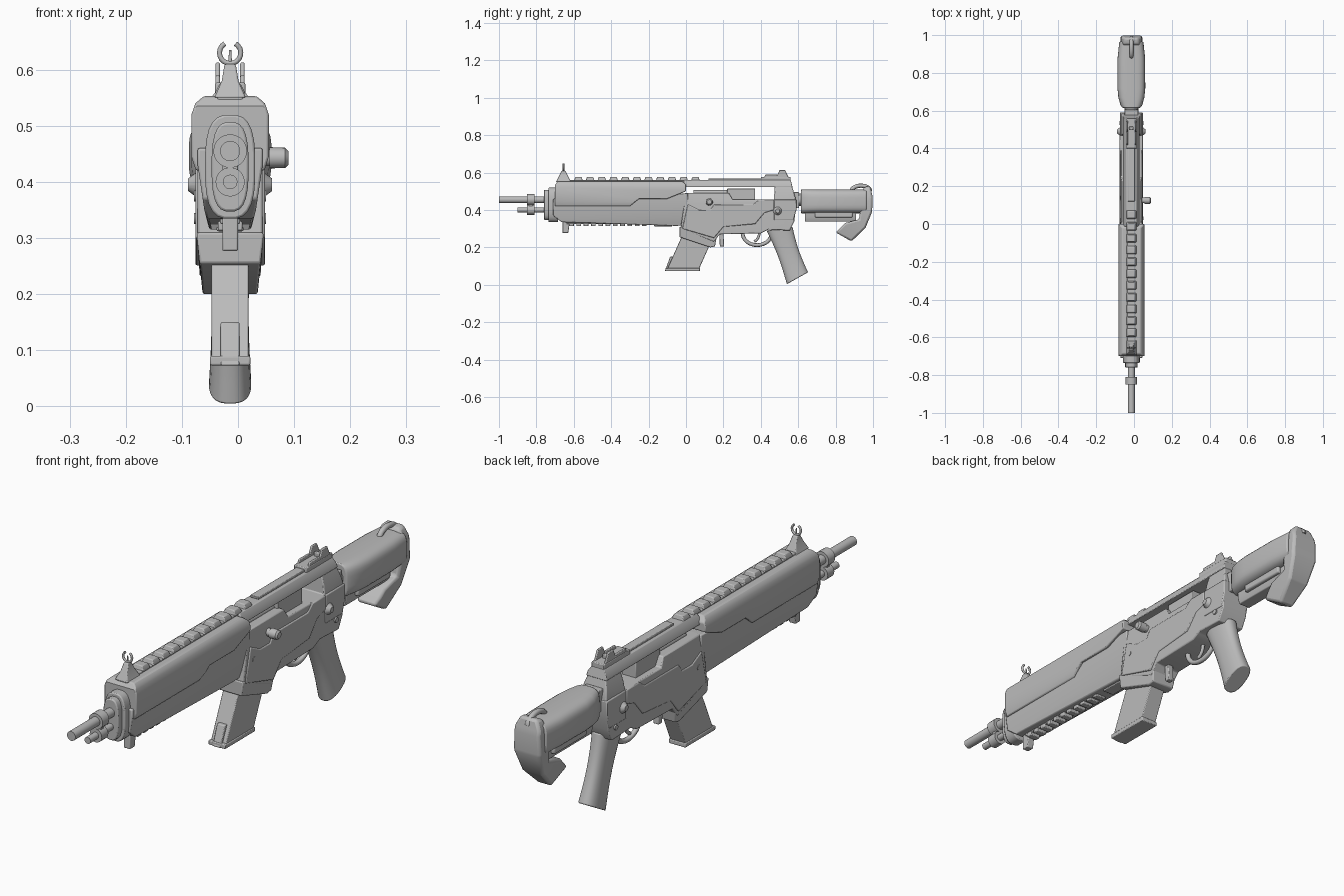
import bpy, bmesh
from math import sin, cos, pi, radians
from mathutils import Vector, Matrix

if "Cube" in bpy.data.objects:
    bpy.data.objects.remove(bpy.data.objects["Cube"], do_unlink=True)

# Shared reference lines of the rifle
CENTRE = -.014
BORE = .455
GAS = .4
RAIL = .56
DECK = .49
BODY = .058

grey = bpy.data.materials.new("plain grey")
grey.use_nodes = True
grey.diffuse_color = (.5, .5, .5, 1)
grey.node_tree.nodes["Principled BSDF"].inputs["Base Color"].default_value = grey.diffuse_color


def finish(name, bm, bevel=0):
    """Turn a bmesh into a softly bevelled, smooth shaded object."""
    bmesh.ops.recalc_face_normals(bm, faces=bm.faces)
    mesh = bpy.data.meshes.new(name)
    bm.to_mesh(mesh)
    bm.free()
    part = bpy.data.objects.new(name, mesh)
    bpy.context.collection.objects.link(part)
    mesh.materials.append(grey)
    if bevel:
        modifier = part.modifiers.new("soft edges", "BEVEL")
        modifier.width = bevel
        modifier.segments = 2
        modifier.limit_method = "ANGLE"
        modifier.angle_limit = radians(40)
    bpy.ops.object.select_all(action="DESELECT")
    part.select_set(True)
    bpy.context.view_layer.objects.active = part
    bpy.ops.object.shade_smooth_by_angle(angle=radians(35))


def width_at(table, height):
    """Half width interpolated between (height, half width) pairs."""
    if height <= table[0][0]:
        return table[0][1]
    for (low, start), (high, end) in zip(table, table[1:]):
        if height <= high:
            return start + (end - start) * (height - low) / (high - low)
    return table[-1][1]


def slab(name, outline, half, bevel=.004, x=0):
    """Side outline (y, z) made solid; half width may vary with height."""
    bm = bmesh.new()
    face = bm.faces.new([bm.verts.new((-1, y, z)) for y, z in outline])
    extruded = bmesh.ops.extrude_face_region(bm, geom=[face])["geom"]
    moved = [item for item in extruded if isinstance(item, bmesh.types.BMVert)]
    bmesh.ops.translate(bm, vec=(2, 0, 0), verts=moved)
    table = half if isinstance(half, list) else [(0, half)]
    for height, width in table:
        bmesh.ops.bisect_plane(bm, geom=bm.verts[:] + bm.edges[:] + bm.faces[:],
                               plane_co=(0, 0, height), plane_no=(0, 0, 1), dist=.00001)
    for vert in bm.verts:
        vert.co.x = CENTRE + x + vert.co.x * width_at(table, vert.co.z)
    finish(name, bm, bevel)


def box(name, front, back, bottom, top, half, bevel=.003, x=0, lean=0, tip=0):
    """Block whose foot may lean along y and whose top may be shorter."""
    outline = [(front + lean, bottom), (back + lean, bottom), (back - tip, top), (front + tip, top)]
    slab(name, outline, half, bevel, x)


def loft(name, sections, power=.7, sides=24, bevel=.004):
    """Rounded rings; each section is two opposite (y, z) points and a half width."""
    bm = bmesh.new()
    rings = []

    def squared(value):
        return abs(value) ** power * (1 if value > 0 else -1)

    for low, high, half in sections:
        low, high = Vector((CENTRE, *low)), Vector((CENTRE, *high))
        ring = []
        for i in range(sides):
            turn = 2 * pi * (i + .5) / sides
            offset = (high - low) / 2 * squared(cos(turn)) + Vector((half * squared(sin(turn)), 0, 0))
            ring.append(bm.verts.new((low + high) / 2 + offset))
        rings.append(ring)
    for ring, following in zip(rings, rings[1:]):
        for i in range(sides):
            j = (i + 1) % sides
            bm.faces.new((ring[i], ring[j], following[j], following[i]))
    bm.faces.new(rings[0])
    bm.faces.new(rings[-1])
    finish(name, bm, bevel)


def rod(name, start, end, radius, tip=None):
    """Round bar or cone between two points, x measured from the centre plane."""
    start, end = Vector(start), Vector(end)
    middle = (start + end) / 2 + Vector((CENTRE, 0, 0))
    turn = (end - start).to_track_quat("Z", "Y").to_matrix().to_4x4()
    bm = bmesh.new()
    bmesh.ops.create_cone(bm, cap_ends=True, segments=20, radius1=radius,
                          radius2=radius if tip is None else tip, depth=(end - start).length,
                          matrix=Matrix.Translation(middle) @ turn)
    finish(name, bm)


def long_rod(name, front, back, height, radius):
    rod(name, (0, front, height), (0, back, height), radius)


def arc(centre, across, down, start, end, steps=16):
    """Points (a, z) on an ellipse; angles in degrees, measured below the horizontal."""
    angles = [radians(start + (end - start) * i / steps) for i in range(steps + 1)]
    return [(centre[0] + across * cos(angle), centre[1] - down * sin(angle)) for angle in angles]


def tube(name, points, radius):
    curve = bpy.data.curves.new(name, "CURVE")
    curve.dimensions = "3D"
    curve.bevel_depth = radius
    curve.bevel_resolution = 2
    curve.use_fill_caps = True
    spline = curve.splines.new("POLY")
    spline.points.add(len(points) - 1)
    for point, (x, y, z) in zip(spline.points, points):
        point.co = (x + CENTRE, y, z, 1)
    spline.use_smooth = True
    curve.materials.append(grey)
    bpy.context.collection.objects.link(bpy.data.objects.new(name, curve))


# Barrel, gas tube and their collars
long_rod("barrel", front=-1, back=-.7, height=BORE, radius=.018)
long_rod("gas_tube", front=-.9, back=-.7, height=GAS, radius=.013)
long_rod("barrel_collar", front=-.85, back=-.81, height=BORE, radius=.03)
long_rod("gas_tube_collar", front=-.85, back=-.81, height=GAS, radius=.026)
box("collar_bridge", front=-.84, back=-.82, bottom=GAS, top=BORE, half=.014)

# Stepped nose of the handguard
for name, front, reach, half in (("nose_front", -.76, .08, .033), ("nose_rear", -.735, .093, .045)):
    loft(name, [((y, .427 - reach), (y, .427 + reach), half) for y in (front, front + .05)])

# Handguard
slab("handguard_cover", [(-.7, .42), (-.3, .42), (-.25, .46), (-.1, .46), (0, .5), (0, .535), (-.02, .553),
                         (-.685, .553), (-.7, .535)],
     half=[(.42, .061), (.445, .069), (.52, .069), (.54, .062), (.553, .047)])
slab("handguard_lower", [(-.71, .37), (-.665, .335), (-.05, .315), (.01, .32), (.01, DECK), (-.71, .46)],
     half=[(.315, .037), (.35, .046), (.43, BODY)])

# Bottom rail and front lug
box("bottom_rail", front=-.64, back=-.2, bottom=.325, top=.35, half=.018)
for i in range(11):
    front = -.625 + i * .039
    box("bottom_rail_tooth", front, front + .025, bottom=.313, top=.33, half=.022)
box("bottom_rail_block", front=-.17, back=-.075, bottom=.312, top=.335, half=.024)
box("front_lug", front=-.655, back=-.625, bottom=.277, top=.34, half=.014, lean=-.005, tip=-.005)

# Top rail
box("top_rail", front=-.69, back=.1, bottom=.54, top=RAIL, half=.023)
for i in range(11):
    middle = -.575 + i * .0625
    box("top_rail_tooth", middle - .024, middle + .024, bottom=RAIL - .005, top=RAIL + .016,
        half=[(RAIL, .026), (RAIL + .016, .018)], tip=.007)
box("top_beam", front=-.02, back=.57, bottom=.522, top=RAIL, half=[(.522, .044), (.54, .04), (RAIL, .027)], tip=.01)
box("beam_plate", front=.12, back=.42, bottom=RAIL, top=RAIL + .009, half=.018, bevel=.002)

# Front sight: tapered stem, centre post and an open ring
box("front_sight_base", front=-.695, back=-.615, bottom=.55, top=.61,
    half=[(.55, .028), (.58, .015), (.61, .01)], tip=.03)
rod("front_sight_post", (0, -.655, .6), (0, -.655, .635), radius=.004, tip=.002)
ring = arc(centre=(0, .63), across=.019, down=.019, start=-60, end=240)
tube("front_sight_ring", [(x, -.655, z) for x, z in ring], radius=.0045)

# Rear sight: base with two ears and an aperture
box("rear_sight_base", front=.4, back=.56, bottom=.555, top=.577, half=.027)
for side in (-1, 1):
    box("rear_sight_low_ear", front=.41, back=.5, bottom=RAIL, top=.59, half=.004, x=side * .022, tip=.015)
    box("rear_sight_high_ear", front=.475, back=.555, bottom=RAIL, top=.613, half=.004, x=side * .022, tip=.025)
box("rear_sight_aperture", front=.5, back=.515, bottom=RAIL, top=.592, half=.012)

# Receiver, side panels and bolt
slab("receiver", [(-.03, .3), (0, DECK), (.23, DECK), (.25, BORE), (.47, BORE), (.475, .53), (.5, .548),
                  (.565, .535), (.588, BORE), (.58, .34), (.555, .29), (.44, .295), (.4, .275), (.18, .27), (.15, .23)],
     half=[(.23, .054), (.29, BODY), (.44, BODY), (DECK, .05), (.548, .032)])
slab("receiver_panel", [(-.02, .3), (.01, .43), (.07, GAS), (.13, GAS), (.15, .43), (.36, .43), (.39, BORE),
                        (.47, BORE), (.47, GAS), (.42, .385), (.37, .325), (.2, .31), (.15, .25)], half=.062)
slab("rear_hinge", [(.47, BORE), (.59, BORE), (.59, GAS), (.575, .345), (.47, .345)], half=.061)
box("bolt_carrier", front=.22, back=.37, bottom=.44, top=.515, half=.03)
long_rod("bolt", front=.04, back=.24, height=DECK, radius=.016)
handle = [(x, .125, .443) for x in (.04, .07, .098, .104)]
for name, start, end, radius, tip in zip(("charging_handle_stem", "charging_handle", "charging_handle_tip"),
                                         handle, handle[1:], (.015, .019, .018), (.015, .018, .012)):
    rod(name, start, end, radius, tip)

# Pivot studs and pins on both sides
for side in (-1, 1):
    for name, y, z, reach, radius, tip in (("pivot_stud", .49, .395, .075, .03, .011),
                                           ("rear_pin", .535, .335, .064, .01, .01),
                                           ("front_pin", .03, .375, .064, .01, .01)):
        rod(name, (side * .05, y, z), (side * reach, y, z), radius, tip)

# Magazine and its well
slab("magazine_well", [(-.035, .31), (-.035, .255), (.13, .2), (.155, .205), (.17, .29)],
     half=[(.2, .049), (.25, .054), (.31, .06)])
box("magazine", front=-.02, back=.15, bottom=.085, top=.265, half=.033, lean=-.08)
box("magazine_base", front=-.11, back=.075, bottom=.073, top=.09, half=.036)
box("magazine_front_rib", front=-.085, back=-.06, bottom=.073, top=.15, half=.017, lean=-.028)
box("magazine_release", front=.177, back=.2, bottom=.205, top=.28, half=.012, lean=.004)

# Trigger and guard
guard = arc(centre=(.38, .275), across=.077, down=.063, start=0, end=180)
tube("trigger_guard", [(0, y, z) for y, z in guard], radius=.01)
trigger = arc(centre=(.355, .28), across=.037, down=.05, start=0, end=75)
tube("trigger", [(0, y, z) for y, z in trigger], radius=.007)

# Pistol grip: rings along a leaning axis, slimmer in the middle
grip = []
for i in range(9):
    t = i / 8
    middle = Vector((.5 + .096 * t, .3 - .265 * t))
    slim = 1 - .13 * sin(pi * t)
    arm = Vector((.07 - .013 * t, .01 + .022 * t)) * slim
    grip.append((middle - arm, middle + arm, .038 * slim))
loft("pistol_grip", grip, power=.8)

# Stock: neck, swelling body, lower tube, butt pad and sling loop
long_rod("stock_neck", front=.57, back=.64, height=BORE, radius=.034)
box("neck_block", front=.575, back=.605, bottom=.41, top=.495, half=.036)
stations = ((.615, .048), (.63, .058), (.67, .069), (.72, .074), (.88, .073), (.965, .064))
loft("stock_body", [((y, .382), (y, .511), half) for y, half in stations], power=.55, sides=28)
box("stock_lower_tube", front=.635, back=.91, bottom=.338, top=GAS, half=[(.338, .024), (.36, .032)])
box("stock_lower_rib", front=.69, back=.89, bottom=.36, top=.39, half=.046, bevel=.006)
slab("butt_pad", [(.945, .5), (.95, .522), (.985, .528), (.998, .47), (.995, .39), (.96, .305), (.885, .232),
                  (.8, .28), (.85, .33), (.925, .35)],
     half=[(.23, .03), (.3, .045), (GAS, BODY), (DECK, .054), (.528, .035)], bevel=.01)
loop = arc(centre=(.935, .5), across=.05, down=.03, start=180, end=360)
tube("sling_loop", [(0, y, z) for y, z in loop], radius=.011)
